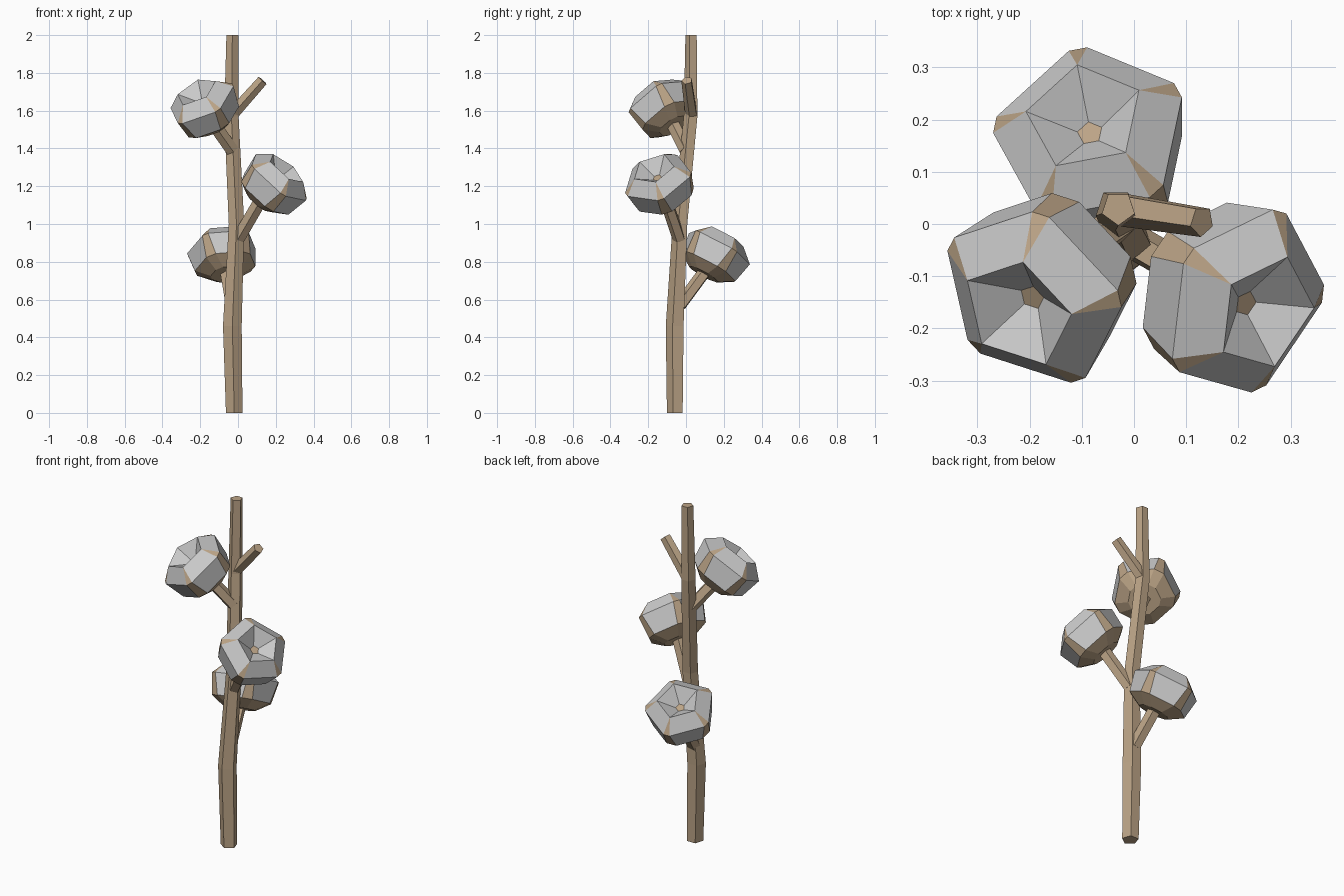
import bpy
from math import sin, cos, pi, tau
from mathutils import Vector as V

if "Cube" in bpy.data.objects:
    bpy.data.objects.remove(bpy.data.objects["Cube"])

brown = bpy.data.materials.new("bark_brown")
brown.diffuse_color = (0.50, 0.37, 0.24, 1)
brown.use_nodes = True
brown.node_tree.nodes["Principled BSDF"].inputs["Base Color"].default_value = brown.diffuse_color


def make(name, verts, faces, mat=None):
    used = sorted({i for f in faces for i in f})
    remap = {v: k for k, v in enumerate(used)}
    me = bpy.data.meshes.new(name)
    me.from_pydata([verts[i] for i in used], [], [[remap[i] for i in f] for f in faces])
    ob = bpy.data.objects.new(name, me)
    bpy.context.collection.objects.link(ob)
    if mat:
        me.materials.append(mat)
    return ob


def tube(name, path, axis, spin=-pi / 2, n=5):
    """Faceted tube through (x, y, z, radius) points, rings square to axis."""
    a = V(axis).normalized()
    u = V((0, 1, 0)).cross(a).normalized()
    w = a.cross(u)
    verts, faces = [], []
    for x, y, z, r in path:
        for i in range(n):
            t = spin + tau * i / n
            verts.append(V((x, y, z)) + r * (cos(t) * u + sin(t) * w))
    for k in range(len(path) - 1):
        for i in range(n):
            j = (i + 1) % n
            faces.append([k * n + i, k * n + j, k * n + n + j, k * n + n + i])
    last = (len(path) - 1) * n
    faces += [list(range(n))[::-1], list(range(last, last + n))]
    return make(name, verts, faces, brown)


def boll(name, centre, axis, toward):
    """Five cotton lobes in a brown husk; toward = xy direction of one corner."""
    c, a = V(centre), V(axis).normalized()
    dx, dy = toward
    u = V((dx, dy, -(a.x * dx + a.y * dy) / a.z)).normalized()
    w = a.cross(u)
    verts = []

    def ring(h, r, half=None):
        start = len(verts)
        for k in range(5):
            t = tau * k / 5
            d, s = cos(t) * u + sin(t) * w, cos(t) * w - sin(t) * u
            for o in ([0] if half is None else [-half, half]):
                verts.append(c + h * a + r * d + o * s)
        return start

    pit, rim = ring(0.04, 0.025), ring(0.105, 0.116)
    up, low, base = ring(0.038, 0.188, 0.018), ring(-0.08, 0.162, 0.029), ring(-0.128, 0.085, 0.022)
    cotton, husk = [], [[pit + k for k in range(5)]]
    for k in range(5):
        n = (k + 1) % 5
        p, q, m = 2 * k, 2 * k + 1, 2 * n
        cotton += [[pit + k, rim + k, rim + n, pit + n],
                   [rim + k, up + q, up + m, rim + n],
                   [up + q, low + q, low + m, up + m]]
        husk += [[rim + k, up + p, up + q],
                 [up + p, low + p, low + q, up + q],
                 [low + p, base + p, base + q, low + q],
                 [low + q, base + q, base + m, low + m]]
    husk.append([base + i for i in range(10)][::-1])
    make(name + "_cotton", verts, cotton)
    make(name + "_husk", verts, husk, brown)


# Main stem
tube("stem", [(-0.02, -0.055, 0, 0.046), (-0.03, -0.055, 0.46, 0.052),
              (-0.008, -0.028, 1.0, 0.043), (-0.035, 0.028, 1.57, 0.04),
              (-0.03, 0.03, 2.0, 0.033)], (0, 0, 1))

# Bolls, each on its own short branch: name, stem point, centre, axis, corner direction
for name, foot, centre, axis, toward in [
        ("back", (-0.03, -0.03, 0.57), (-0.078, 0.155, 0.845), (-0.156, 0.476, 0.866), (-0.015, 0.104)),
        ("right", (0.0, -0.035, 0.92), (0.19, -0.14, 1.215), (0.60, -0.30, 0.74), (0.083, 0.01)),
        ("left", (-0.03, 0.0, 1.39), (-0.178, -0.122, 1.62), (-0.42, -0.46, 0.78), (0.053, -0.097))]:
    boll("boll_" + name, centre, axis, toward)
    end = V(centre) - 0.11 * V(axis)
    tube("branch_" + name, [(*foot, 0.036), (*end, 0.036)], end - V(foot))

# Bare twig near the top
tube("twig", [(-0.03, 0.03, 1.58, 0.034), (0.13, 0.005, 1.76, 0.03)], (0.16, -0.025, 0.18))
